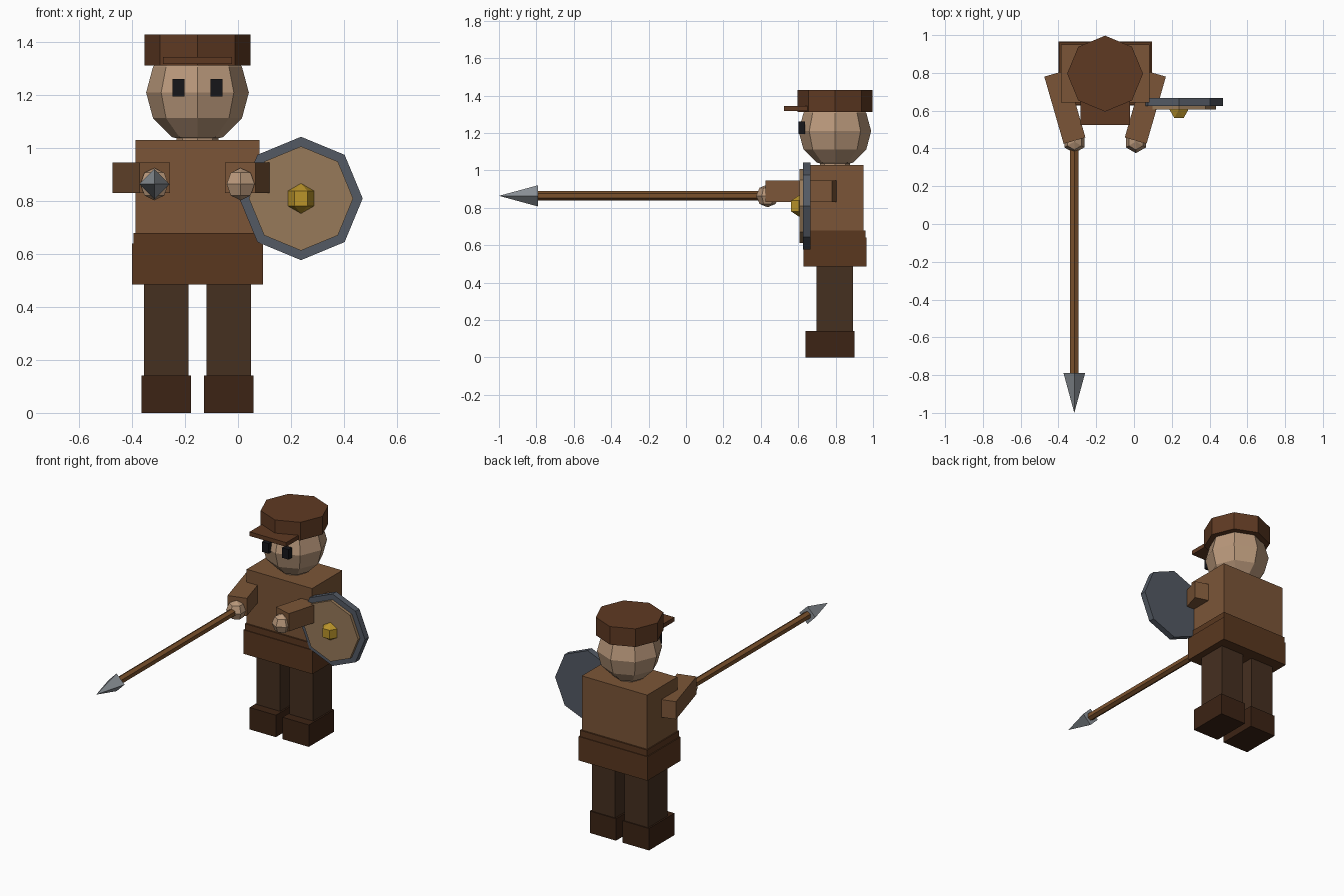
import bpy, bmesh, math
from mathutils import Matrix

if "Cube" in bpy.data.objects:
    bpy.data.objects.remove(bpy.data.objects["Cube"])

CX, CY = -0.153, 0.796      # axis of the body


def material(name, hexcol):
    lin = []
    for i in (0, 2, 4):
        lin.append((int(hexcol[i:i + 2], 16) / 255) ** 2.2)
    m = bpy.data.materials.new(name)
    m.diffuse_color = (*lin, 1)
    m.use_nodes = True
    m.node_tree.nodes["Principled BSDF"].inputs["Base Color"].default_value = m.diffuse_color
    return m


TUNIC = material("tunic_brown", "7a563a")
LEATHER = material("leather", "5a3a24")
CAP = material("cap_brown", "5f3c27")
TROUSER = material("trouser", "473325")
BOOT = material("boot", "3e281b")
SKIN = material("skin", "b8977a")
BLACK = material("black", "1c1c20")
WOOD = material("wood", "7a5230")
STEEL = material("steel", "8a9096")
IRON = material("iron", "545a64")
PANEL = material("shield_wood", "96795a")
GOLD = material("gold", "b8922e")


def finish(name, bm, mat, matrix):
    bmesh.ops.transform(bm, matrix=matrix, verts=bm.verts)
    bmesh.ops.recalc_face_normals(bm, faces=bm.faces)
    me = bpy.data.meshes.new(name)
    bm.to_mesh(me)
    bm.free()
    me.materials.append(mat)
    ob = bpy.data.objects.new(name, me)
    bpy.context.collection.objects.link(ob)
    return ob


def box(name, mat, centre, size, turn=0):
    bm = bmesh.new()
    bmesh.ops.create_cube(bm, size=1)
    return finish(name, bm, mat, Matrix.Translation(centre)
                  @ Matrix.Rotation(turn, 4, 'Z') @ Matrix.Diagonal((*size, 1)))


def cone(name, mat, centre, r1, r2, depth, sides, forward=False):
    """Prism or cone along z, or along -y when forward."""
    bm = bmesh.new()
    bmesh.ops.create_cone(bm, cap_ends=True, segments=sides,
                          radius1=r1, radius2=r2, depth=depth)
    bmesh.ops.remove_doubles(bm, verts=bm.verts, dist=1e-5)
    rot = Matrix.Rotation(math.pi / 2, 4, 'X') if forward else Matrix()
    return finish(name, bm, mat, Matrix.Translation(centre) @ rot)


def ball(name, mat, centre, r, sides, rings, turn=0):
    bm = bmesh.new()
    bmesh.ops.create_uvsphere(bm, u_segments=sides, v_segments=rings, radius=r)
    return finish(name, bm, mat, Matrix.Translation(centre)
                  @ Matrix.Rotation(turn, 4, 'Z'))


# Paired parts, mirrored about the body axis
for s, side in ((-1, "right"), (1, "left")):
    box(side + "_boot", BOOT, (CX + s * 0.118, 0.77, 0.071), (0.188, 0.26, 0.142))
    box(side + "_leg", TROUSER, (CX + s * 0.118, CY, 0.32), (0.168, 0.195, 0.36))
    box(side + "_arm", TUNIC, (CX + s * 0.213, 0.619, 0.889),
        (0.12, 0.37, 0.115), -s * math.radians(16.1))
    ball(side + "_hand", SKIN, (CX + s * 0.163, 0.436, 0.864), 0.061, 6, 4)
    box(side + "_eye", BLACK, (CX + s * 0.072, 0.618, 1.228), (0.046, 0.035, 0.065))

# Torso
box("tunic_skirt", LEATHER, (CX, CY, 0.5625), (0.494, 0.338, 0.155))
box("belt", LEATHER, (CX, CY, 0.66), (0.482, 0.328, 0.04))
box("torso", TUNIC, (CX, CY, 0.845), (0.468, 0.308, 0.37))

# Head and cap
cone("neck", SKIN, (CX, CY, 1.04), 0.08, 0.08, 0.05, 8)
ball("head", SKIN, (CX, CY, 1.21), 0.194, 8, 6)
cone("cap", CAP, (CX, CY, 1.371), 0.201, 0.201, 0.117, 8)
box("cap_brim", CAP, (CX, 0.597, 1.331), (0.262, 0.145, 0.027))

# Spear
SX, SZ = CX - 0.163, 0.864
cone("spear_shaft", WOOD, (SX, -0.175, SZ), 0.025, 0.025, 1.25, 6, True)
cone("spear_head", STEEL, (SX, -0.895, SZ), 0.057, 0, 0.21, 4, True)

# Shield
HX, HZ = 0.238, 0.81
cone("shield_rim", IRON, (HX, 0.646, HZ), 0.233, 0.233, 0.04, 8, True)
cone("shield_panel", PANEL, (HX, 0.619, HZ), 0.197, 0.197, 0.025, 8, True)
ball("shield_boss", GOLD, (HX, 0.604, HZ), 0.057, 6, 3, math.pi / 6)
